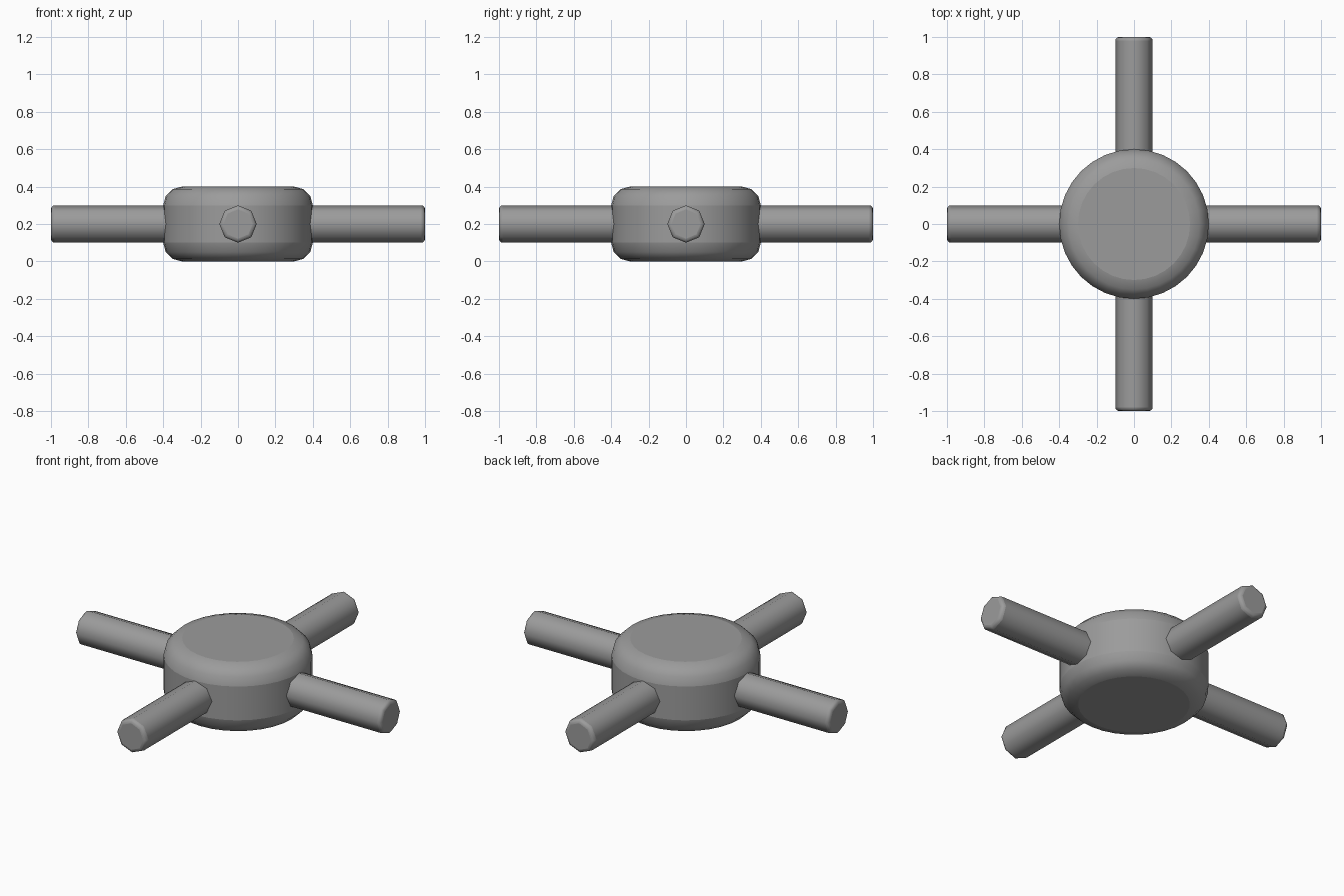
import bpy
import bmesh
import math
from mathutils import Matrix

cube = bpy.data.objects.get("Cube")
if cube:
    bpy.data.objects.remove(cube, do_unlink=True)

# Single grey material
grey = bpy.data.materials.new("grey")
grey.use_nodes = True
colour = (0.33, 0.33, 0.33, 1)
grey.diffuse_color = colour
grey.node_tree.nodes["Principled BSDF"].inputs["Base Color"].default_value = colour


def rounded_cylinder(name, sides, radius, depth, matrix, bevel, segments):
    """Cylinder whose rims are rounded while its side edges stay plain."""
    bm = bmesh.new()
    bmesh.ops.create_cone(bm, cap_ends=True, segments=sides, radius1=radius,
                          radius2=radius, depth=depth, matrix=matrix)
    mesh = bpy.data.meshes.new(name)
    bm.to_mesh(mesh)
    bm.free()
    mesh.materials.append(grey)
    obj = bpy.data.objects.new(name, mesh)
    bpy.context.collection.objects.link(obj)
    mod = obj.modifiers.new("rounded rims", 'BEVEL')
    mod.width = bevel
    mod.segments = segments
    mod.limit_method = 'ANGLE'
    mod.angle_limit = math.radians(60)
    bpy.ops.object.select_all(action='DESELECT')
    obj.select_set(True)
    bpy.context.view_layer.objects.active = obj
    bpy.ops.object.shade_smooth_by_angle(angle=math.radians(60))
    return obj


centre = Matrix.Translation((0, 0, 0.2))

# Central hub
rounded_cylinder("hub", 32, 0.4, 0.4, centre, 0.1, 3)

# Four octagonal arms running from inside the hub outwards
inner, outer = 0.2, 1.0
lay_along_x = Matrix.Rotation(math.pi / 2, 4, 'Y')
shift = Matrix.Translation(((inner + outer) / 2, 0, 0))
for i, side in enumerate(("left", "back", "right", "front")):
    turn = Matrix.Rotation(i * math.pi / 2, 4, 'Z')
    rounded_cylinder(side + "_arm", 8, 0.1, outer - inner,
                     centre @ turn @ shift @ lay_along_x, 0.02, 3)
